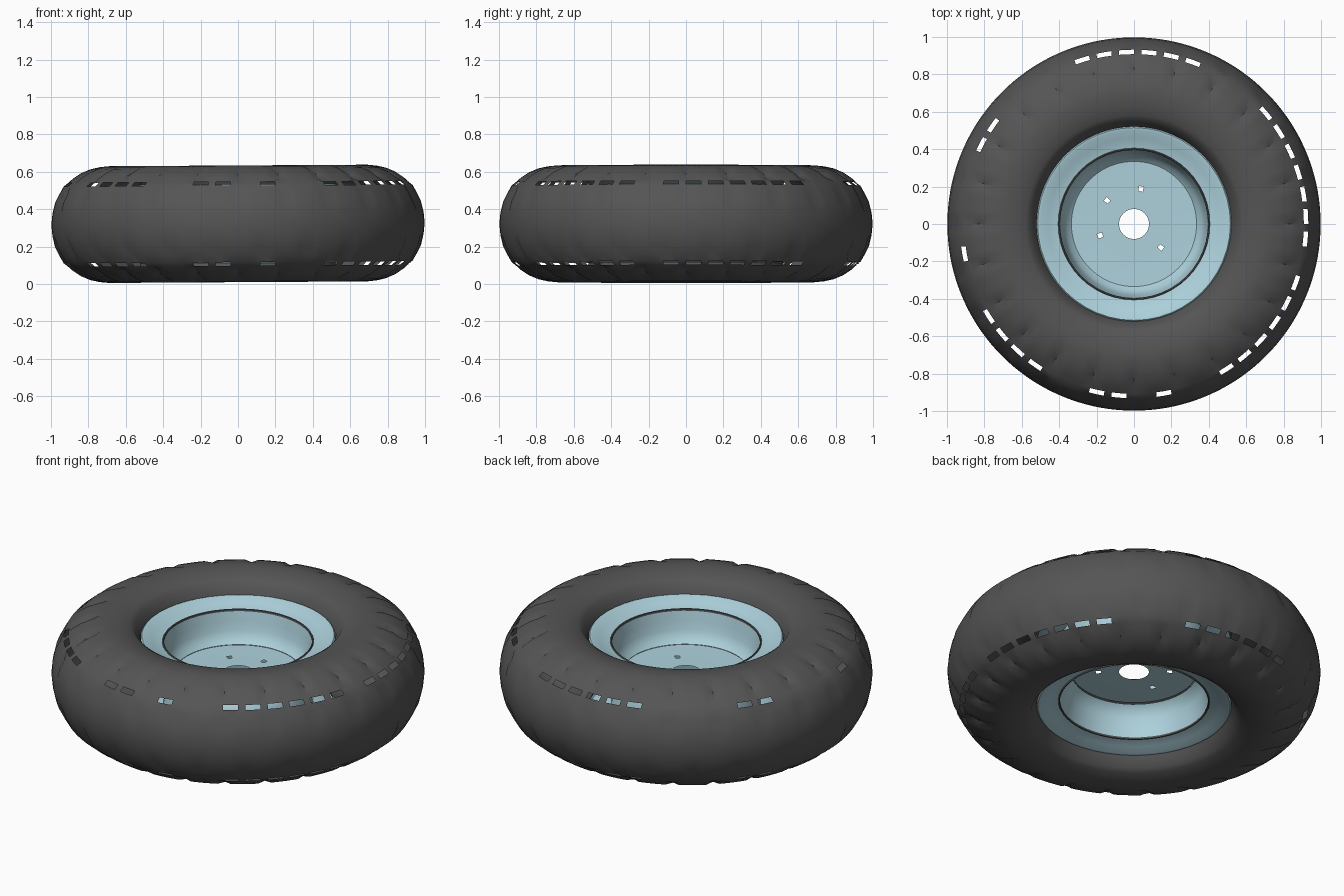
import bpy, bmesh, math, random

if "Cube" in bpy.data.objects:
    bpy.data.objects.remove(bpy.data.objects["Cube"])

random.seed(4)
MID = 0.322      # height of the wheel's middle plane
TILT = 0.006     # the wheel lies very slightly tilted


def mat(name, col):
    m = bpy.data.materials.new(name)
    m.diffuse_color = (*col, 1)
    m.use_nodes = True
    m.node_tree.nodes["Principled BSDF"].inputs["Base Color"].default_value = m.diffuse_color
    return m


def lathe(name, profile, segs, material, offset=None, skip=None, angle=40):
    """Spin (radius, height above middle) points round z; skip() leaves out faces."""
    bm = bmesh.new()
    rings = []
    for i, (r, h) in enumerate(profile):
        ring = []
        for s in range(segs):
            a = 2 * math.pi * s / segs
            dr, dh = offset(i, s) if offset else (0, 0)
            x, y = (r + dr) * math.cos(a), (r + dr) * math.sin(a)
            ring.append(bm.verts.new((x, y, MID + h + dh + TILT * x)))
        rings.append(ring)
    for i in range(len(rings) - 1):
        for s in range(segs):
            if skip and skip(i, s):
                continue
            t = (s + 1) % segs
            bm.faces.new((rings[i][s], rings[i + 1][s], rings[i + 1][t], rings[i][t]))
    bmesh.ops.recalc_face_normals(bm, faces=bm.faces)
    me = bpy.data.meshes.new(name)
    bm.to_mesh(me)
    bm.free()
    me.materials.append(material)
    ob = bpy.data.objects.new(name, me)
    bpy.context.collection.objects.link(ob)
    bpy.ops.object.select_all(action='DESELECT')
    ob.select_set(True)
    bpy.context.view_layer.objects.active = ob
    bpy.ops.object.shade_smooth_by_angle(angle=math.radians(angle))
    return ob


rubber = mat("rubber", (0.09, 0.09, 0.09))
paint = mat("rim_paint", (0.42, 0.64, 0.72))

# Tyre: half profile from bead to tread centre, mirrored downwards
half = [(0.515, 0.19), (0.525, 0.225), (0.54, 0.245), (0.555, 0.272), (0.58, 0.288),
        (0.63, 0.302), (0.69, 0.312), (0.74, 0.307), (0.79, 0.296), (0.84, 0.275),
        (0.885, 0.245), (0.908, 0.224), (0.932, 0.205), (0.955, 0.165),
        (0.978, 0.12), (0.992, 0.06), (0.998, 0.0)]
tyre = half + [(r, -h) for r, h in reversed(half[:-1])]
N = len(tyre)
SEGS = 144
# tread gaps: broken slots between shoulder blocks and the tread band
slots = {s for b in range(SEGS // 3) if random.random() < 0.6
         for s in (3 * b, 3 * b + 1)}


def groove(i, s):
    """Shallow grooves across the shoulder, staggered on the tread band."""
    k = min(i, N - 1 - i)
    sign = 1 if i < N / 2 else -1
    if 8 <= k <= 10 and s % 6 == 0:
        return -0.008, -0.012 * sign
    if 13 <= k <= 14 and (s + 3 * (i > N / 2)) % 6 == 0:
        return -0.012, 0
    return 0, 0


def slot(i, s):
    return min(i, N - 2 - i) == 11 and s in slots


lathe("tyre", tyre, SEGS, rubber, groove, slot)

# Rim: flange, sharp lip and dished wall down to the centre disc
wall = [(0.525, 0.205), (0.515, 0.217), (0.50, 0.215), (0.46, 0.195), (0.41, 0.182),
        (0.40, 0.18), (0.397, 0.165), (0.388, 0.12), (0.378, 0.07),
        (0.362, 0.03), (0.335, 0.006)]
lathe("rim_upper", wall, 48, paint)
lathe("rim_lower", [(r, -h) for r, h in wall], 48, paint)

# Centre disc with hub hole and small bolt holes
bolts = {round(a / 7.5) for a in (75, 135, 195, 315)}
disc = [(0.336, 0.004), (0.205, 0.0), (0.178, 0.0), (0.08, 0.0)]
lathe("centre_disc", disc, 48, paint, skip=lambda i, s: i == 1 and s in bolts)

# Thin dark bead line on each lip
for name, sgn in (("upper_lip_ring", 1), ("lower_lip_ring", -1)):
    ring = [(0.406, 0.181), (0.403, 0.187), (0.397, 0.185), (0.396, 0.175)]
    lathe(name, [(r, h * sgn) for r, h in ring], 48, rubber)
